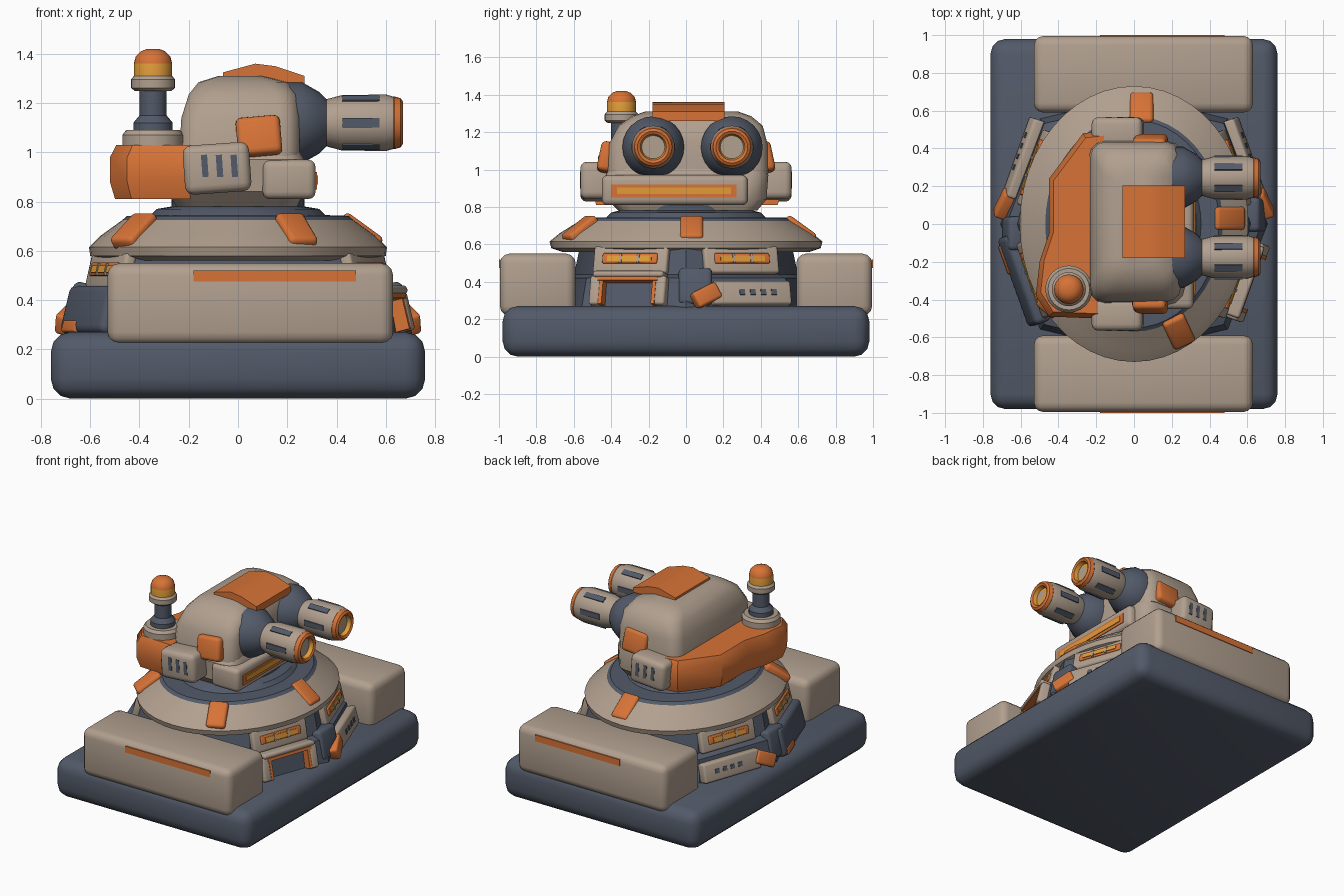
import bpy, bmesh, math
from math import cos, sin, pi, radians
from mathutils import Matrix, Vector

cube = bpy.data.objects.get("Cube")
if cube:
    bpy.data.objects.remove(cube, do_unlink=True)


def material(name, rgb):
    m = bpy.data.materials.new(name)
    m.use_nodes = True
    m.diffuse_color = (*rgb, 1)
    m.node_tree.nodes["Principled BSDF"].inputs["Base Color"].default_value = (*rgb, 1)
    return m


BEIGE = material("beige armour", (0.44, 0.35, 0.275))
SLATE = material("dark slate", (0.085, 0.102, 0.14))
ORANGE = material("orange panel", (0.68, 0.17, 0.037))
AMBER = material("amber glow", (0.75, 0.33, 0.04))


def finish(name, bm, mats, matrix=Matrix(), angle=35):
    bmesh.ops.recalc_face_normals(bm, faces=bm.faces)
    me = bpy.data.meshes.new(name)
    bm.to_mesh(me)
    bm.free()
    me.transform(matrix)
    for m in mats:
        me.materials.append(m)
    for p in me.polygons:
        p.use_smooth = True
    me.set_sharp_from_angle(angle=radians(angle))
    ob = bpy.data.objects.new(name, me)
    bpy.context.collection.objects.link(ob)
    return ob


def soften(bm, width):
    if width:
        edges = [e for e in bm.edges if len(e.link_faces) == 2 and e.calc_face_angle(0) > 0.5]
        bmesh.ops.bevel(bm, geom=edges, offset=width, segments=3, profile=0.5,
                        affect='EDGES', clamp_overlap=True)


def slab(name, centre, size, mat, bevel=0.0, az=0, tilt=0, roll=0):
    """Rounded box: local x points outward, az turns it, tilt leans it down."""
    bm = bmesh.new()
    bmesh.ops.create_cube(bm, size=1)
    bmesh.ops.scale(bm, verts=bm.verts, vec=size)
    soften(bm, bevel)
    rot = (Matrix.Rotation(radians(az), 4, 'Z') @ Matrix.Rotation(radians(tilt), 4, 'Y')
           @ Matrix.Rotation(radians(roll), 4, 'X'))
    return finish(name, bm, [mat], Matrix.Translation(centre) @ rot)


def span(name, x, y, z, mat, bevel=0.0):
    """Rounded box given by its extents."""
    return slab(name, [(a + b) / 2 for a, b in (x, y, z)],
                [b - a for a, b in (x, y, z)], mat, bevel)


def loft(name, rings, mats, bevel=0.0, matrix=Matrix(), bands=None, angle=35):
    """Skin closed rings; bands gives the material of each strip."""
    bm = bmesh.new()
    loops = [[bm.verts.new(p) for p in ring] for ring in rings]
    n = len(loops[0])
    for k, (a, b) in enumerate(zip(loops, loops[1:])):
        for i in range(n):
            f = bm.faces.new((a[i], a[(i + 1) % n], b[(i + 1) % n], b[i]))
            f.material_index = bands[k] if bands else 0
    bm.faces.new(loops[0][::-1]).material_index = bands[0] if bands else 0
    bm.faces.new(loops[-1]).material_index = bands[-1] if bands else 0
    soften(bm, bevel)
    return finish(name, bm, mats, matrix, angle)


def ellipse(rx, ry, z, n=48):
    return [(rx * cos(2 * pi * i / n), ry * sin(2 * pi * i / n), z) for i in range(n)]


def lathe(name, profile, mats, matrix=Matrix(), bands=None, n=24):
    return loft(name, [ellipse(r, r, z, n) for r, z in profile], mats,
                matrix=matrix, bands=bands)


def rounded(x0, x1, y0, y1, z, r):
    pts = []
    for k, (x, y) in enumerate(((x1 - r, y1 - r), (x0 + r, y1 - r),
                                (x0 + r, y0 + r), (x1 - r, y0 + r))):
        for s in range(4):
            a = (k + s / 3) * pi / 2
            pts.append((x + r * cos(a), y + r * sin(a), z))
    return pts


# Base and the two side blocks with their stripes
span("base", (-0.76, 0.76), (-0.98, 0.98), (0, 0.27), SLATE, 0.08)
for side, s in (("front", -1), ("back", 1)):
    y = sorted((0.59 * s, 0.995 * s))
    span(side + "_block", (-0.53, 0.63), y, (0.22, 0.55), BEIGE, 0.05)
    ys = sorted((0.992 * s, s))
    span(side + "_stripe", (-0.18, 0.48), ys, (0.475, 0.52), ORANGE)

# Faceted skirt
corner = [(0.71, 0), (0.5, 0.56), (0, 0.68), (-0.5, 0.56),
          (-0.71, 0), (-0.5, -0.56), (0, -0.68), (0.5, -0.56)]
loft("skirt", [[(x * s, y * s, z) for x, y in corner]
               for s, z in ((1, 0.25), (0.95, 0.42), (0.88, 0.44), (0.83, 0.6))],
     [SLATE], 0.01)

# Window walls and lower panels on the four diagonal facets
for tag, sx, sy in (("front_left", 1, -1), ("back_left", 1, 1),
                    ("back_right", -1, 1), ("front_right", -1, -1)):
    az = math.degrees(math.atan2(0.2 * sy, 0.56 * sx))
    out = Vector((cos(radians(az)), sin(radians(az)), 0))
    side = Vector((-out.y, out.x, 0))

    def place(kind, o, t, z, size, mat, bevel=0.0, roll=0, tilt=-14):
        # t runs along the facet, positive towards the y end
        t = t * (1 if side.y * sy > 0 else -1)
        c = out * o + side * t + Vector((0, 0, z))
        slab(f"{tag}_{kind}", c, size, mat, bevel, az, tilt, roll * sx * sy)

    place("wall", 0.585, 0.1, 0.515, (0.05, 0.42, 0.15), BEIGE, 0.015)
    place("window_frame", 0.609, 0.1, 0.525, (0.02, 0.31, 0.055), ORANGE, 0.006)
    place("window", 0.618, 0.1, 0.525, (0.012, 0.25, 0.03), AMBER)
    for k in (-1, 1):
        place("window_bar", 0.62, 0.1 + k * 0.05, 0.525, (0.014, 0.014, 0.05), BEIGE)
    if sy < 0 and sx > 0:
        # Arch with an orange lining
        for t in (-0.1, 0.27):
            place("arch_post", 0.65, t, 0.345, (0.11, 0.06, 0.16), BEIGE, 0.015)
            place("arch_lining", 0.655, t + (0.035 if t < 0 else -0.035), 0.335,
                  (0.1, 0.02, 0.13), ORANGE)
        place("arch_top", 0.63, 0.085, 0.43, (0.13, 0.4, 0.035), BEIGE, 0.015)
        place("arch_top_lining", 0.64, 0.085, 0.405, (0.11, 0.34, 0.02), ORANGE)
    elif sy < 0:
        # Heavy plain guard
        place("guard", 0.62, 0.08, 0.35, (0.15, 0.5, 0.2), SLATE, 0.03)
        place("guard_foot", 0.69, -0.05, 0.29, (0.05, 0.16, 0.05), ORANGE, 0.01)
    else:
        # Vented panel with an orange wedge
        place("vent_panel", 0.66, 0.13, 0.335, (0.08, 0.44, 0.13), BEIGE, 0.015)
        for k in range(4):
            place("vent_hole", 0.698, 0.07 + k * 0.06, 0.345, (0.009, 0.03, 0.03), SLATE)
        place("wedge", 0.68, -0.13, 0.325, (0.07, 0.15, 0.09), ORANGE, 0.015, 25)

# Dark brackets on the long corners
for side, s in (("left", 1), ("right", -1)):
    slab(side + "_bracket", (0.635 * s, 0.05 * s, 0.37), (0.1, 0.18, 0.2), SLATE, 0.025,
         0 if s > 0 else 180, -12)

# Oval lid with a dark turntable
loft("lid", [ellipse(*r) for r in ((0.55, 0.66, 0.56), (0.6, 0.72, 0.58), (0.605, 0.73, 0.615),
                                   (0.56, 0.675, 0.66), (0.47, 0.57, 0.725), (0.45, 0.55, 0.742),
                                   (0.36, 0.45, 0.745))],
     [BEIGE, SLATE], bands=[0, 0, 0, 0, 1, 1])
loft("turntable", [ellipse(0.36, 0.43, 0.74), ellipse(0.33, 0.4, 0.77),
                   ellipse(0.27, 0.36, 0.78), ellipse(0.27, 0.36, 0.84)], [SLATE])
for k, (x, y, az) in enumerate(((0.5, 0.03, 0), (0.04, 0.61, 90),
                                (0.235, -0.565, -65), (-0.42, -0.4, -132))):
    slab(f"lid_tab_{k + 1}", (x, y, 0.68), (0.19, 0.125, 0.06), ORANGE, 0.02, az, 36)

# Turret body
loft("turret_lower", [rounded(-0.25, 0.24, -0.36, 0.38, 0.78, 0.08),
                      rounded(-0.29, 0.27, -0.42, 0.43, 0.84, 0.1),
                      rounded(-0.29, 0.27, -0.43, 0.44, 0.97, 0.1),
                      rounded(-0.24, 0.24, -0.4, 0.42, 1.02, 0.08)], [BEIGE])
loft("turret_upper", [rounded(-0.24, 0.25, -0.42, 0.44, 0.98, 0.08),
                      rounded(-0.23, 0.25, -0.41, 0.435, 1.14, 0.08),
                      rounded(-0.2, 0.24, -0.36, 0.41, 1.235, 0.09),
                      rounded(-0.16, 0.2, -0.29, 0.35, 1.285, 0.09),
                      rounded(-0.08, 0.1, -0.22, 0.28, 1.31, 0.06)], [BEIGE], angle=50)

# Visor on the gun side
span("visor_frame", (0.1, 0.315), (-0.45, 0.33), (0.81, 0.97), BEIGE, 0.03)
span("visor_band", (0.31, 0.32), (-0.4, 0.27), (0.85, 0.92), ORANGE)
span("visor_glow", (0.316, 0.325), (-0.37, 0.24), (0.87, 0.905), AMBER)

# Roof hatch, bent over the crown
hatch = [(-0.06, 1.28), (-0.06, 1.325), (0.07, 1.36), (0.15, 1.35), (0.27, 1.31), (0.27, 1.26)]
loft("roof_hatch", [[(x, y, z) for x, z in hatch] for y in (-0.18, 0.205)], [ORANGE], 0.015)

# Cheek plates and louvred side pods
for side, s in (("front", -1), ("back", 1)):
    slab(side + "_cheek", (0.085, 0.425 * s, 1.065), (0.18, 0.08, 0.16), ORANGE, 0.025, 0, -5, 12 * s)
    slab(side + "_pod", (-0.085, 0.48 * s, 0.935), (0.27, 0.17, 0.2), BEIGE, 0.035, 0, -4)
    for k in range(3):
        slab(f"{side}_louvre_{k + 1}", (-0.135 + k * 0.06, 0.563 * s, 0.945),
             (0.025, 0.009, 0.09), SLATE, 0, 0, -4)

# Orange collar wrapped round the rear
collar = [(-0.2, -0.5), (-0.45, -0.49), (-0.52, -0.38), (-0.5, -0.2), (-0.45, -0.05),
          (-0.45, 0.24), (-0.27, 0.48), (-0.02, 0.51), (-0.02, 0.3), (-0.2, 0)]
loft("rear_collar", [[(x * s, y * s, z) for x, y in collar]
                     for s, z in ((0.96, 0.81), (1, 0.88), (1, 0.98), (0.95, 1.03))],
     [ORANGE], 0.015)

# Beacon
spot = Matrix.Translation((-0.345, -0.345, 0))
lathe("beacon_seat", [(0.11, 1.01), (0.125, 1.025), (0.125, 1.07), (0.11, 1.09)], [BEIGE], spot)
lathe("beacon_stem", [(0.08, 1.08), (0.08, 1.12), (0.055, 1.15), (0.055, 1.27)], [SLATE], spot)
lathe("beacon_collar", [(0.075, 1.25), (0.09, 1.262), (0.09, 1.295), (0.078, 1.31)], [BEIGE], spot)
lathe("beacon_lamp", [(0.078, 1.3), (0.078, 1.36), (0.07, 1.39), (0.05, 1.41), (0.025, 1.42)],
      [ORANGE, AMBER], spot, [1, 0, 0, 0])

# Twin guns: dark mount, slotted barrel, glowing muzzle
for side, y in (("front", -0.175), ("back", 0.245)):
    axis = Matrix.Translation((0, y, 1.12)) @ Matrix.Rotation(pi / 2, 4, 'Y')
    lathe(side + "_gun_mount", [(0.165, 0.2), (0.165, 0.26), (0.125, 0.33), (0.085, 0.37)],
          [SLATE], axis)
    lathe(side + "_barrel", [(0.08, 0.335), (0.092, 0.345), (0.112, 0.42), (0.115, 0.6), (0.105, 0.635)],
          [BEIGE], axis)
    lathe(side + "_muzzle", [(0.1, 0.62), (0.107, 0.635), (0.1, 0.66), (0.085, 0.67),
                             (0.07, 0.662), (0.062, 0.635)],
          [ORANGE, AMBER], axis, [0, 0, 0, 0, 1])
    for k in range(6):
        a = k * pi / 3
        slab(f"{side}_barrel_slot_{k + 1}", (0.5, y + 0.113 * cos(a), 1.12 + 0.113 * sin(a)),
             (0.15, 0.009, 0.038), SLATE, 0, 0, 0, math.degrees(a))
